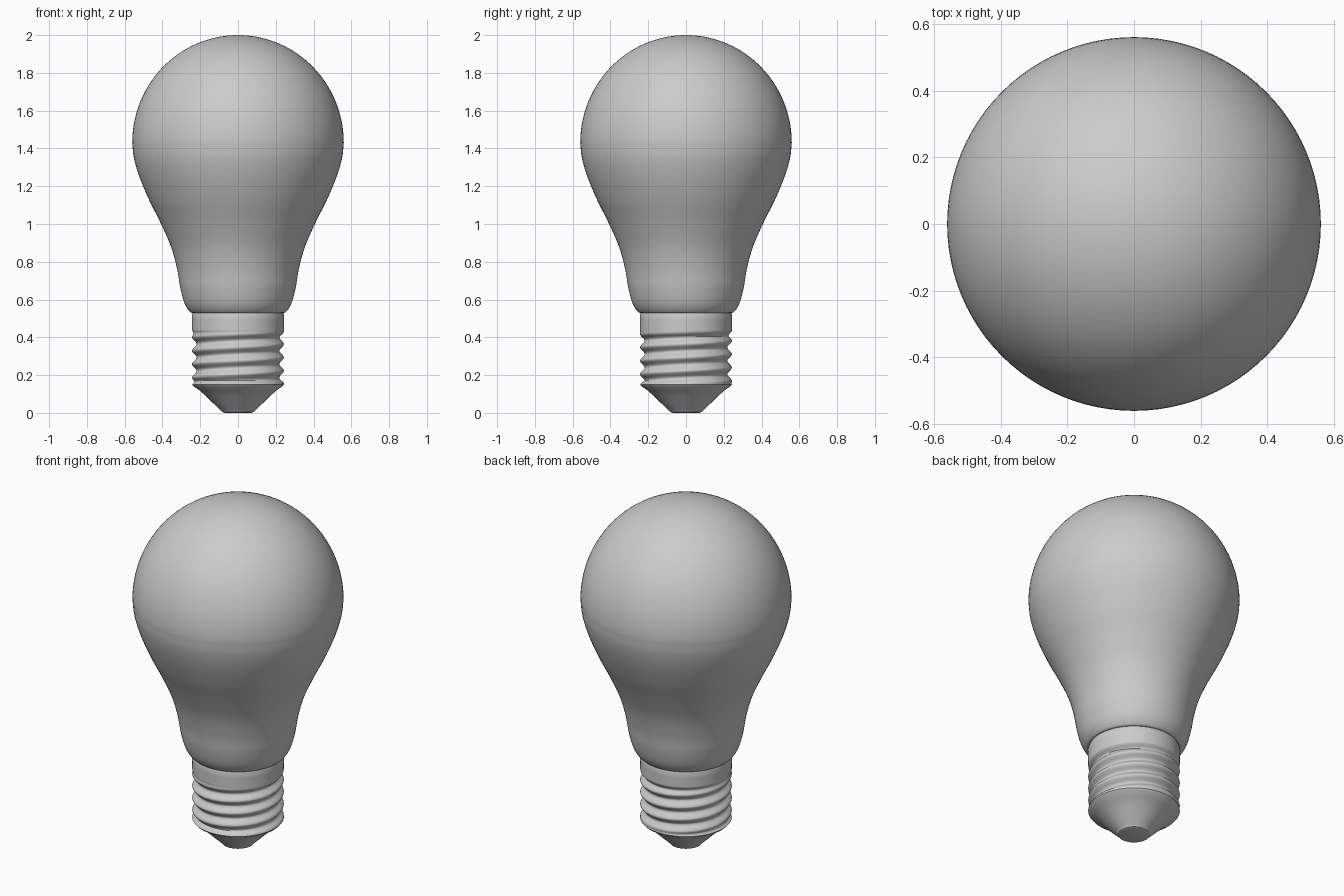
import bpy, bmesh, math
from mathutils import Vector

if "Cube" in bpy.data.objects:
    bpy.data.objects.remove(bpy.data.objects["Cube"])

SEG = 96


def make_object(name, bm, angle=40):
    bmesh.ops.recalc_face_normals(bm, faces=bm.faces)
    mesh = bpy.data.meshes.new(name)
    bm.to_mesh(mesh)
    bm.free()
    obj = bpy.data.objects.new(name, mesh)
    bpy.context.collection.objects.link(obj)
    bpy.ops.object.select_all(action='DESELECT')
    obj.select_set(True)
    bpy.context.view_layer.objects.active = obj
    bpy.ops.object.shade_smooth_by_angle(angle=math.radians(angle))
    return obj


def surface(name, rows, radius, angle=40):
    """Skin rings (r, z) around z; radius(r, z, a) may modulate each ring."""
    bm = bmesh.new()
    rings = []
    for r, z in rows:
        if r == 0:
            rings.append([bm.verts.new((0, 0, z))] * SEG)
            continue
        ring = []
        for i in range(SEG):
            a = 2 * math.pi * i / SEG
            q = radius(r, z, a)
            ring.append(bm.verts.new((q * math.cos(a), q * math.sin(a), z)))
        rings.append(ring)
    for lo, hi in zip(rings, rings[1:]):
        for i in range(SEG):
            j = (i + 1) % SEG
            quad = dict.fromkeys((lo[i], lo[j], hi[j], hi[i]))
            bm.faces.new(list(quad))
    return make_object(name, bm, angle)


def spline(pts, steps=8):
    """Catmull-Rom smoothing of a profile."""
    p = [Vector(q) for q in pts]
    p = [2 * p[0] - p[1]] + p + [2 * p[-1] - p[-2]]
    out = []
    for k in range(1, len(p) - 2):
        a, b, c, d = p[k - 1:k + 3]
        for s in range(steps):
            t = s / steps
            v = 0.5 * (2 * b + (c - a) * t + (2 * a - 5 * b + 4 * c - d) * t * t
                       + (3 * b - a - 3 * c + d) * t ** 3)
            out.append((v.x, v.y))
    return out + [tuple(pts[-1])]


def plain(r, z, a):
    return r


# Glass envelope: smooth neck running into a spherical dome
neck = spline([(0.235, 0.53), (0.255, 0.535), (0.283, 0.58), (0.305, 0.66),
               (0.322, 0.76), (0.355, 0.88), (0.412, 1.01), (0.472, 1.13),
               (0.522, 1.25), (0.551, 1.35), (0.56, 1.43)])
dome = [(0.56 * math.cos(t), 1.43 + 0.57 * math.sin(t))
        for t in (math.pi / 2 * k / 28 for k in range(1, 28))]
surface("glass_bulb", neck + dome + [(0, 2.0)], plain, 60)

# Metal screw cap: collar and helical thread
PITCH = 0.071


def thread(r, z, a):
    if z > 0.47:
        return r
    turn = (z - 0.40) / PITCH - a / (2 * math.pi)
    groove = 0.5 + 0.5 * math.cos(2 * math.pi * turn)
    fade = min(1, max(0, (0.435 - z) / 0.03)) * min(1, max(0, (z - 0.15) / 0.02))
    return r - 0.024 * groove * fade


cap = [(0.243, 0.15 + 0.30 * k / 72) for k in range(73)]
cap += [(0.244, 0.49), (0.244, 0.52), (0.238, 0.535), (0.22, 0.54)]
surface("screw_cap", cap, thread, 45)

# Insulator cone with rounded rim
surface("insulator", [(0.0, 0.012), (0.09, 0.012), (0.13, 0.05), (0.165, 0.085),
                      (0.205, 0.12), (0.235, 0.14), (0.243, 0.15)], plain, 30)

# Contact tip
surface("contact_tip", [(0, 0), (0.07, 0.0), (0.085, 0.005), (0.095, 0.018)], plain, 30)
